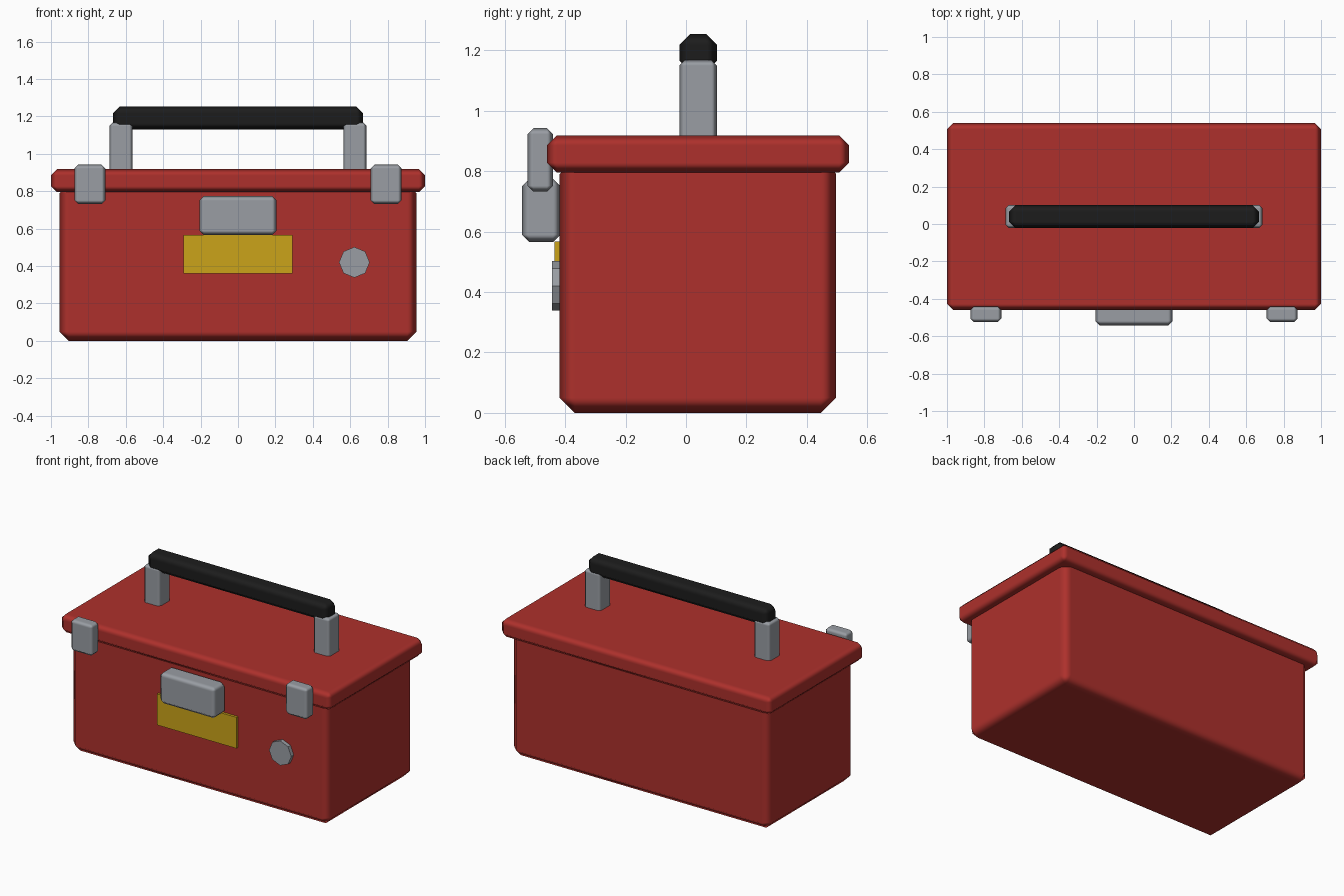
import bpy, math

if "Cube" in bpy.data.objects:
    bpy.data.objects.remove(bpy.data.objects["Cube"])

def material(name, rgb):
    m = bpy.data.materials.new(name)
    m.diffuse_color = (*rgb, 1)
    m.use_nodes = True
    m.node_tree.nodes["Principled BSDF"].inputs["Base Color"].default_value = m.diffuse_color
    return m

RED = material("red_paint", (0.42, 0.03, 0.025))
BLACK = material("black_rubber", (0.012, 0.012, 0.012))
STEEL = material("steel", (0.32, 0.34, 0.37))
YELLOW = material("yellow_label", (0.6, 0.37, 0.01))

def box(name, lo, hi, mat, bevel=0.0):
    """Box between two corners, with an optional chamfer on every edge."""
    mid = [(a + b) / 2 for a, b in zip(lo, hi)]
    bpy.ops.mesh.primitive_cube_add(size=1, location=mid)
    ob = bpy.context.object
    ob.name = name
    ob.scale = [b - a for a, b in zip(lo, hi)]
    bpy.ops.object.transform_apply(location=False, rotation=False, scale=True)
    ob.data.materials.append(mat)
    if bevel:
        bpy.ops.object.shade_smooth()
        mod = ob.modifiers.new("chamfer", 'BEVEL')
        mod.width = bevel
        mod.segments = 1
        mod.harden_normals = True
    return ob

# Case: body chamfer at the top is hidden inside the lid
box("body", (-0.955, -0.418, 0), (0.955, 0.497, 0.84), RED, 0.05)
box("lid", (-1, -0.46, 0.795), (1, 0.54, 0.918), RED, 0.033)

# Carrying handle
box("handle_grip", (-0.668, -0.022, 1.13), (0.668, 0.102, 1.253), BLACK, 0.035)
for side, s in (("left", -1), ("right", 1)):
    x = s * 0.625
    box(f"handle_post_{side}", (x - 0.062, -0.022, 0.88), (x + 0.062, 0.102, 1.167), STEEL, 0.018)
    x = s * 0.792
    box(f"latch_{side}", (x - 0.083, -0.525, 0.732), (x + 0.083, -0.44, 0.942), STEEL, 0.02)

# Front fittings
box("centre_clasp", (-0.207, -0.543, 0.565), (0.207, -0.415, 0.775), STEEL, 0.025)
box("label_plate", (-0.292, -0.435, 0.36), (0.292, -0.41, 0.567), YELLOW)

# Octagonal lock
bpy.ops.mesh.primitive_cylinder_add(vertices=8, radius=0.082, depth=0.035,
                                    location=(0.622, -0.4265, 0.42),
                                    rotation=(math.pi / 2, 0, 0))
lock = bpy.context.object
lock.name = "lock"
lock.data.materials.append(STEEL)
